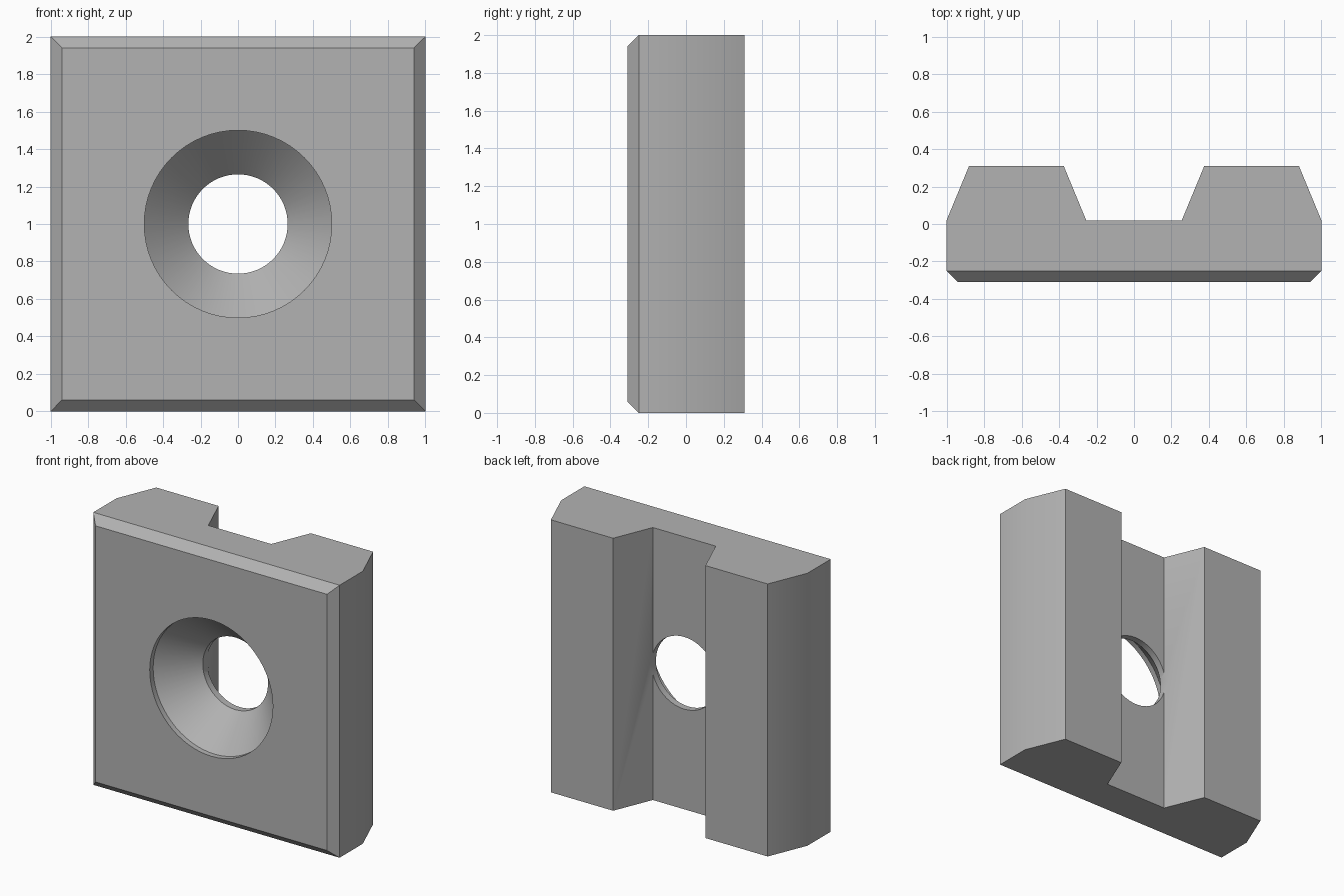
import bpy, bmesh, math
from mathutils import Matrix

cube = bpy.data.objects.get("Cube")
if cube:
    bpy.data.objects.remove(cube, do_unlink=True)

SIZE, CHAMFER = 2.0, 0.06
FRONT, BACK, SHOULDER = -0.31, 0.31, 0.02

grey = bpy.data.materials.new("plain grey")
grey.use_nodes = True
colour = (0.45, 0.45, 0.45, 1)
grey.diffuse_color = colour
grey.node_tree.nodes["Principled BSDF"].inputs["Base Color"].default_value = colour


def make_object(name, bm):
    bmesh.ops.recalc_face_normals(bm, faces=bm.faces)
    mesh = bpy.data.meshes.new(name)
    bm.to_mesh(mesh)
    bm.free()
    obj = bpy.data.objects.new(name, mesh)
    bpy.context.collection.objects.link(obj)
    mesh.materials.append(grey)
    return obj


# Grooved block: mirrored cross-section extruded upwards
half = [(1, FRONT + CHAMFER), (1, SHOULDER), (0.88, BACK), (0.375, BACK), (0.255, SHOULDER)]
section = half + [(-x, y) for x, y in reversed(half)]
bm = bmesh.new()
base = bm.faces.new([bm.verts.new((x, y, 0)) for x, y in section])
top = bmesh.ops.extrude_face_region(bm, geom=[base])["geom"]
bmesh.ops.translate(bm, vec=(0, 0, SIZE), verts=[v for v in top if isinstance(v, bmesh.types.BMVert)])

# Chamfered front: extrude the front face and shrink it
bm.normal_update()
front = min(bm.faces, key=lambda f: f.calc_center_median().y)
cap = bmesh.ops.extrude_discrete_faces(bm, faces=[front])["faces"][0]
for v in cap.verts:
    v.co.y = FRONT
    v.co.x *= 1 - CHAMFER
    v.co.z = 1 + (v.co.z - 1) * (1 - CHAMFER)
plate = make_object("mounting_plate", bm)

# Countersunk hole cutter: profile of radius and depth turned about y
profile = [(0, -0.5), (0.5, -0.5), (0.5, -0.27), (0.265, -0.03), (0.265, 0.5), (0, 0.5)]
bm = bmesh.new()
verts = [bm.verts.new((r, y, 1)) for r, y in profile]
edges = [bm.edges.new(pair) for pair in zip(verts, verts[1:])]
bmesh.ops.spin(bm, geom=verts + edges, cent=(0, 0, 1), axis=(0, 1, 0),
               angle=math.tau, steps=64, use_merge=True)
bmesh.ops.remove_doubles(bm, verts=bm.verts, dist=0.0001)
cutter = make_object("hole_cutter", bm)
cutter.hide_render = True

# Cut the hole and remove the cutter
cut = plate.modifiers.new("countersunk_hole", "BOOLEAN")
cut.operation = "DIFFERENCE"
cut.solver = "EXACT"
cut.object = cutter
bpy.ops.object.select_all(action="DESELECT")
plate.select_set(True)
bpy.context.view_layer.objects.active = plate
bpy.ops.object.modifier_apply(modifier=cut.name)
bpy.data.objects.remove(cutter, do_unlink=True)
bpy.ops.object.shade_smooth_by_angle(angle=math.radians(30))
